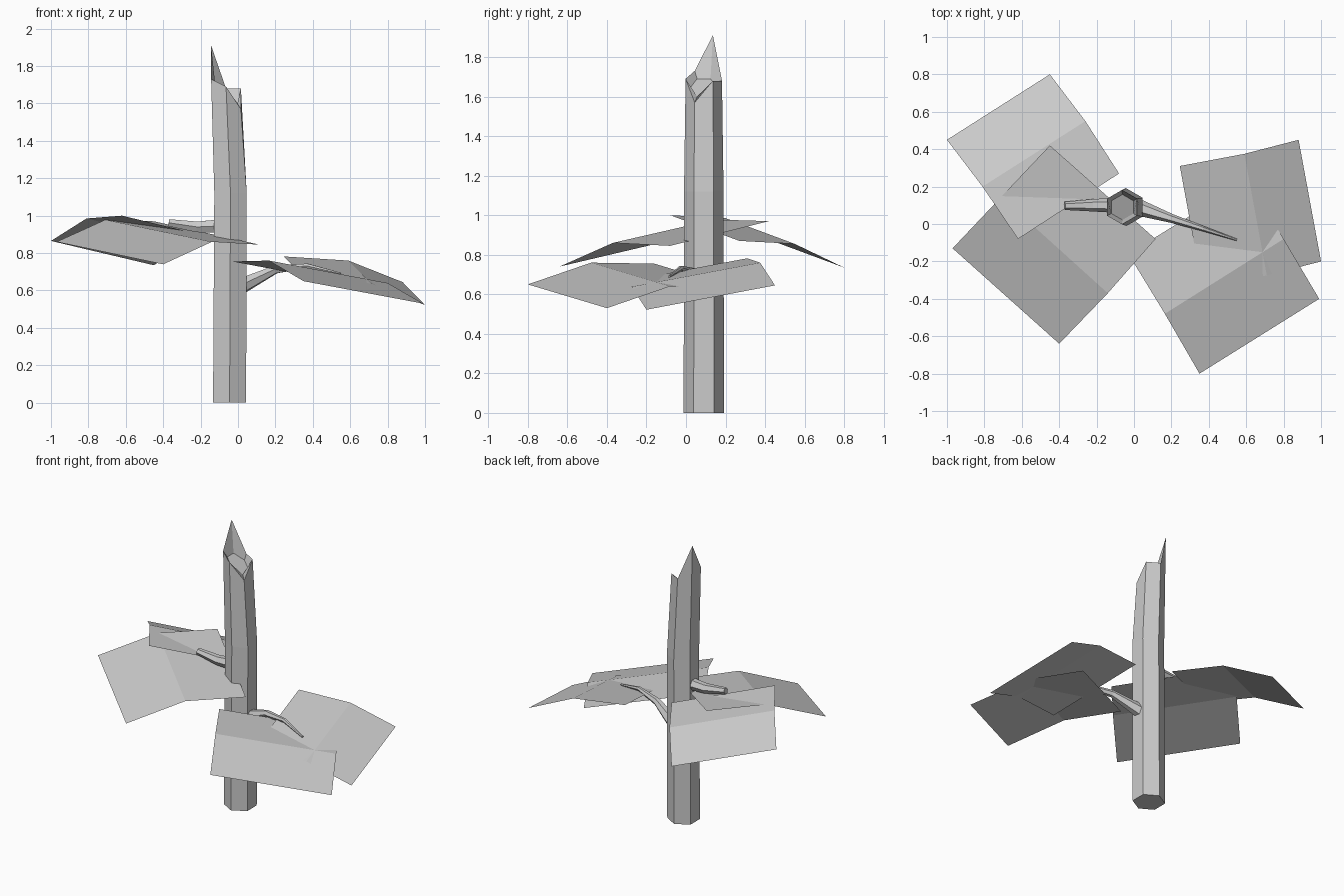
import bpy, bmesh, math
from mathutils import Vector

if "Cube" in bpy.data.objects:
    bpy.data.objects.remove(bpy.data.objects["Cube"])


def make(name, verts, faces):
    mesh = bpy.data.meshes.new(name)
    mesh.from_pydata([tuple(v) for v in verts], [], faces)
    bm = bmesh.new()
    bm.from_mesh(mesh)
    bmesh.ops.recalc_face_normals(bm, faces=bm.faces)
    bm.to_mesh(mesh)
    bm.free()
    ob = bpy.data.objects.new(name, mesh)
    bpy.context.collection.objects.link(ob)
    return ob


def loft(name, rings):
    """Skin a list of equal-sized rings and cap both ends."""
    n = len(rings[0])
    verts = [v for r in rings for v in r]
    faces = [(k * n + i, k * n + (i + 1) % n, (k + 1) * n + (i + 1) % n, (k + 1) * n + i)
             for k in range(len(rings) - 1) for i in range(n)]
    last = (len(rings) - 1) * n
    faces += [tuple(range(n))[::-1], tuple(range(last, last + n))]
    return make(name, verts, faces)


def hexagon(cx, cy, r, heights):
    # First corner points to the front, then counter-clockwise
    return [(cx + r * math.cos(math.radians(60 * i - 90)),
             cy + r * math.sin(math.radians(60 * i - 90)), heights[i]) for i in range(6)]


def branch(name, path, sides=6):
    """Tapered tube along (x, y, z, radius) points."""
    pts = [Vector(p[:3]) for p in path]
    rings = []
    for i, p in enumerate(pts):
        d = (pts[min(i + 1, len(pts) - 1)] - pts[max(i - 1, 0)]).normalized()
        side = d.cross(Vector((0, 0, 1))).normalized()
        up = side.cross(d)
        rings.append([p + path[i][3] * (side * math.cos(2 * math.pi * k / sides)
                                        + up * math.sin(2 * math.pi * k / sides))
                      for k in range(sides)])
    return loft(name, rings)


def leaf(name, edge, far):
    """Sheet folded once: three points on one edge, swept to three on the other."""
    return make(name, edge + far, [(0, 1, 4, 3), (1, 2, 5, 4)])


# Broken trunk with a splintered rim and a sunken, tilted break surface
rim = [1.69, 1.57, 1.68, 1.68, 1.91, 1.73]
floor = [1.645, 1.60, 1.60, 1.645, 1.69, 1.69]
loft("trunk", [hexagon(-0.045, 0.09, 0.102, [0] * 6),
               hexagon(-0.04, 0.09, 0.100, [1.12] * 6),
               hexagon(-0.064, 0.09, 0.092, rim),
               hexagon(-0.062, 0.09, 0.068, floor)])

# Branch stubs
branch("left_branch", [(-0.10, 0.10, 0.945, 0.040), (-0.22, 0.10, 0.94, 0.033),
                       (-0.37, 0.097, 0.962, 0.022)])
branch("right_branch", [(0.02, 0.09, 0.625, 0.045), (0.20, 0.03, 0.712, 0.024),
                        (0.37, -0.025, 0.732, 0.014), (0.55, -0.085, 0.69, 0.006)])

# Folded leaf sheets
leaf("leaf_back_left",
     [(-0.08, 0.27, 0.87), (-0.26, 0.55, 0.855), (-0.45, 0.80, 0.735)],
     [(-0.62, -0.08, 1.00), (-0.81, 0.20, 0.985), (-1.00, 0.45, 0.865)])
leaf("leaf_front_left",
     [(0.115, -0.08, 0.845), (-0.14, -0.37, 0.86), (-0.40, -0.64, 0.74)],
     [(-0.45, 0.42, 0.97), (-0.71, 0.145, 0.978), (-0.97, -0.13, 0.86)])
leaf("leaf_back_right",
     [(0.245, 0.31, 0.782), (0.59, 0.375, 0.76), (0.88, 0.45, 0.645)],
     [(0.365, -0.34, 0.66), (0.71, -0.275, 0.638), (1.00, -0.20, 0.522)])
leaf("leaf_front_right",
     [(-0.03, -0.16, 0.755), (0.165, -0.48, 0.76), (0.35, -0.80, 0.65)],
     [(0.61, 0.235, 0.635), (0.80, -0.08, 0.64), (0.99, -0.40, 0.53)])
